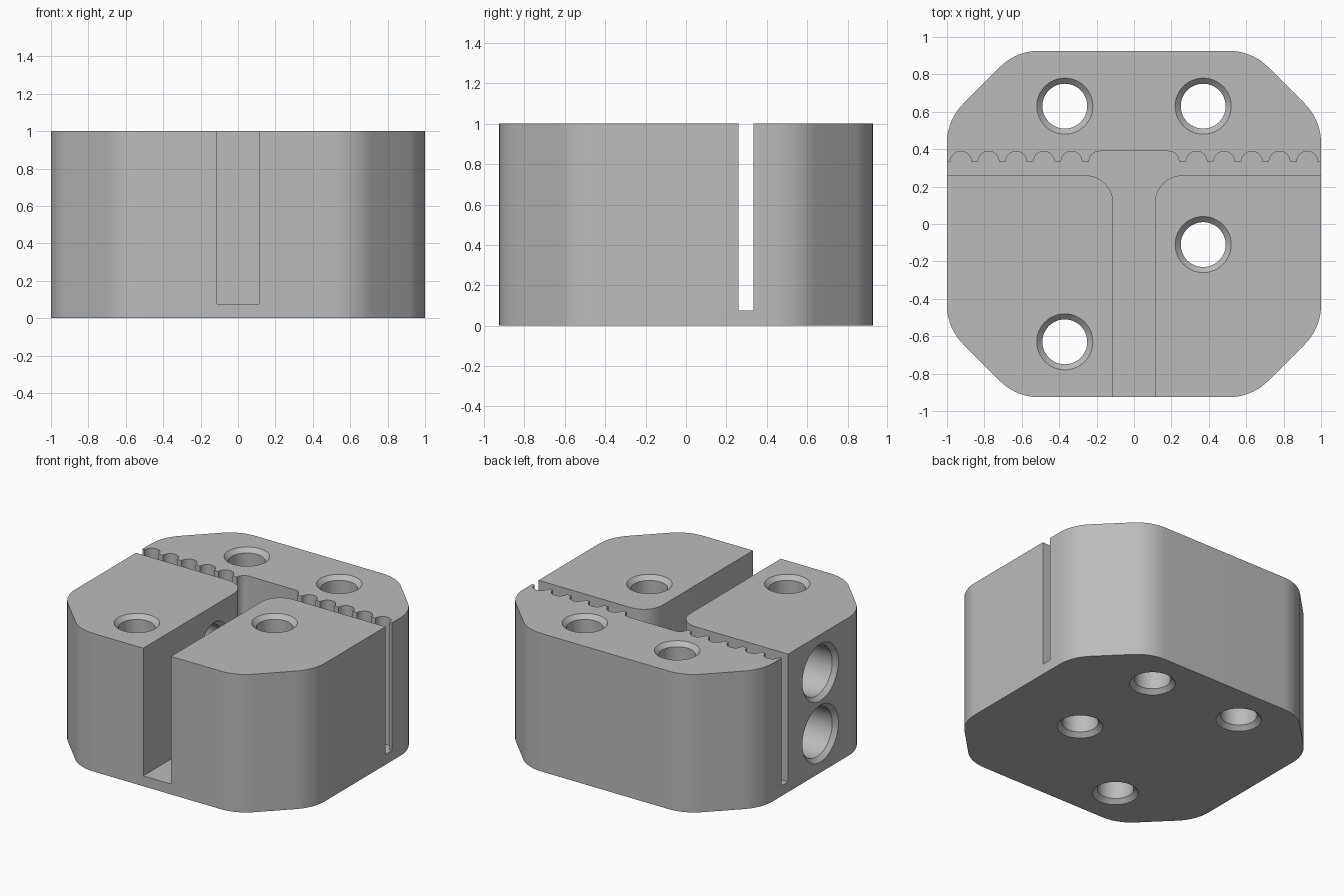
import bpy, bmesh
from math import sin, cos, tan, pi, radians
from mathutils import Matrix, Vector

if "Cube" in bpy.data.objects:
    bpy.data.objects.remove(bpy.data.objects["Cube"], do_unlink=True)

grey = bpy.data.materials.new("machined grey")
grey.use_nodes = True
colour = (0.5, 0.5, 0.5, 1)
grey.diffuse_color = colour
grey.node_tree.nodes["Principled BSDF"].inputs["Base Color"].default_value = colour


def arc(cx, cy, r, start, end, steps=10):
    angles = [radians(start + (end - start) * i / steps) for i in range(steps + 1)]
    return [(cx + r * cos(a), cy + r * sin(a)) for a in angles]


def loft(name, rings, matrix=Matrix()):
    """Closed solid through a stack of matching rings."""
    bm = bmesh.new()
    loops = [[bm.verts.new(p) for p in ring] for ring in rings]
    bm.faces.new(loops[0])
    bm.faces.new(loops[-1])
    for low, high in zip(loops, loops[1:]):
        for i in range(len(low)):
            bm.faces.new((low[i - 1], low[i], high[i], high[i - 1]))
    bm.transform(matrix)
    bmesh.ops.recalc_face_normals(bm, faces=bm.faces)
    mesh = bpy.data.meshes.new(name)
    bm.to_mesh(mesh)
    bm.free()
    mesh.materials.append(grey)
    obj = bpy.data.objects.new(name, mesh)
    bpy.context.collection.objects.link(obj)
    return obj


def prism(name, outline, bottom, top):
    return loft(name, [[(x, y, z) for x, y in outline] for z in (bottom, top)])


def bore(name, steps, matrix):
    """Round cutter from (distance, radius) steps along its axis."""
    return loft(name, [[(x, y, z) for x, y in arc(0, 0, r, 0, 352.5, 47)]
                       for z, r in steps], matrix)


def cut(body, cutter):
    cutter.hide_render = True
    mod = body.modifiers.new(cutter.name, "BOOLEAN")
    mod.operation = "DIFFERENCE"
    mod.solver = "EXACT"
    mod.object = cutter
    bpy.context.view_layer.objects.active = body
    bpy.ops.object.modifier_apply(modifier=mod.name)
    bpy.data.objects.remove(cutter, do_unlink=True)


# Block with rounded, chamfered corners
half_w, half_d, height, chamfer, fillet = 1, 0.926, 1, 0.37, 0.296
reach = fillet * tan(pi / 8)
quarter = (arc(half_w - fillet, half_d - chamfer - reach, fillet, 0, 45)
           + arc(half_w - chamfer - reach, half_d - fillet, fillet, 45, 90))
left_half = quarter + [(-x, y) for x, y in reversed(quarter)]
block = prism("clamp_block", left_half + [(-x, -y) for x, y in left_half], 0, height)

# T-shaped slot with a scalloped back wall
stem, slot_front, slot_back, scallop, bend = 0.111, 0.26, 0.333, 0.056, 0.148
side = [(stem, -1.2)] + arc(stem + bend, slot_front - bend, bend, 180, 90)
side += [(1.2, slot_front), (1.2, slot_back)]
for i in range(5):
    side += arc(0.926 - i * 0.148, slot_back, scallop, 0, 180, 12)
side += arc(0.185, slot_back, scallop, 0, 90)
cut(block, prism("slot", side + [(-x, y) for x, y in reversed(side)], 0.075, 1.2))

# Upright bolt holes, countersunk at both ends
hole, rim = 0.12, 0.15
lip = rim - hole
upright = [(-0.1, rim), (0, rim), (lip, hole),
           (height - lip, hole), (height, rim), (height + 0.1, rim)]
for x, y in ((-0.37, 0.63), (0.37, 0.63), (0.37, -0.11), (-0.37, -0.63)):
    cut(block, bore("bolt_hole", upright, Matrix.Translation((x, y, 0))))

# Sideways counterbored holes through the right jaw into the slot
sideways = [(-0.1, 0.206), (0, 0.206), (0.03, 0.178), (0.32, 0.178), (0.321, hole),
            (half_w - stem - lip, hole), (half_w - stem, rim), (half_w - 0.04, rim)]
for z in (0.283, 0.727):
    turn = Matrix.Translation((-half_w, -0.11, z)) @ Matrix.Rotation(pi / 2, 4, "Y")
    cut(block, bore("clamp_screw_hole", sideways, turn))

# Smooth curves, sharp edges
bpy.ops.object.select_all(action="DESELECT")
block.select_set(True)
bpy.context.view_layer.objects.active = block
bpy.ops.object.shade_smooth_by_angle(angle=radians(30))
